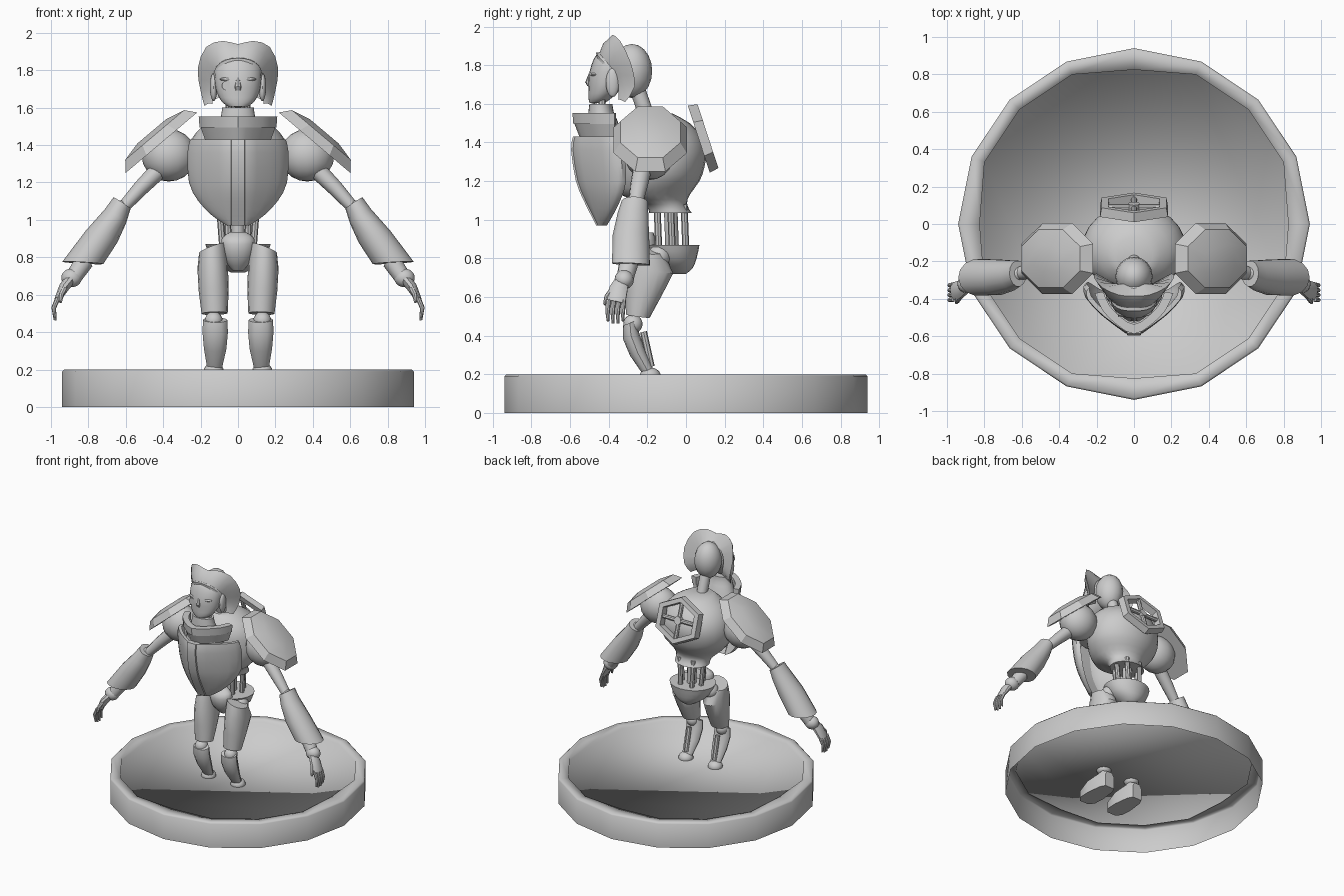
import bpy, bmesh
from math import sin, cos, pi, radians
from mathutils import Vector as V, Matrix

if "Cube" in bpy.data.objects:
    bpy.data.objects.remove(bpy.data.objects["Cube"])

grey = bpy.data.materials.new("plain grey")
grey.use_nodes = True
grey.diffuse_color = (0.6, 0.6, 0.6, 1)
grey.node_tree.nodes["Principled BSDF"].inputs["Base Color"].default_value = (0.6, 0.6, 0.6, 1)


def add(name, bm, mirror=False, recalc=True, crease=38):
    """Link a smooth mesh with sharp creases; mirrored parts get a left (+x) and a right (-x) object."""
    if recalc:
        bmesh.ops.recalc_face_normals(bm, faces=bm.faces)
    for f in bm.faces:
        f.smooth = True
    for e in bm.edges:
        e.smooth = e.calc_face_angle(0) < radians(crease)
    for prefix in (("left_", "right_") if mirror else ("",)):
        if prefix == "right_":
            bm.transform(Matrix.Scale(-1, 4, (1, 0, 0)))
            bmesh.ops.reverse_faces(bm, faces=bm.faces)
        me = bpy.data.meshes.new(prefix + name)
        bm.to_mesh(me)
        me.materials.append(grey)
        ob = bpy.data.objects.new(prefix + name, me)
        bpy.context.scene.collection.objects.link(ob)
    bm.free()


def loft(name, rings, closed=True, loop=False, **kw):
    bm = bmesh.new()
    rows = [[bm.verts.new(p) for p in r] for r in rings]
    n = len(rows[0])
    for a, b in zip(rows, rows[1:] + (rows[:1] if loop else [])):
        for i in range(n if closed else n - 1):
            j = (i + 1) % n
            bm.faces.new((a[i], a[j], b[j], b[i]))
    if closed and not loop:
        bm.faces.new(rows[0])
        bm.faces.new(rows[-1])
    add(name, bm, **kw)


def limb(name, rows, n=12, **kw):
    """Elliptical rings (x, y, z, a, b, tilt) square to the overall axis."""
    d = (V(rows[-1][:3]) - V(rows[0][:3])).normalized()
    ref = V((0, 1, 0)) if abs(d.y) < 0.8 else V((0, 0, 1))
    v = (ref - d * d.dot(ref)).normalized()
    u = d.cross(v)
    rings = []
    for x, y, z, a, b, *t in rows:
        tilt = t[0] if t else 0
        rings.append([V((x, y, z)) + u * a * cos(k) + v * b * sin(k) + d * tilt * cos(k)
                      for k in (2 * pi * i / n for i in range(n))])
    loft(name, rings, **kw)


def lathe(name, rows, n=24, **kw):
    """Level elliptical rings (z, y centre, half width, half depth)."""
    rows = curve([V(r) for r in rows])
    loft(name, [[V((rx * cos(2 * pi * i / n), y + ry * sin(2 * pi * i / n), z)) for i in range(n)]
                for z, y, rx, ry in rows], **kw)


def rod(name, a, b, r, n=8, **kw):
    limb(name, [(*a, r, r), (*b, r, r)], n, **kw)


def ball(name, c, s, **kw):
    bm = bmesh.new()
    bmesh.ops.create_uvsphere(bm, u_segments=16, v_segments=10, radius=1)
    bm.transform(Matrix.Translation(c) @ Matrix.Diagonal((*s, 1)))
    add(name, bm, **kw)


def curve(pts):
    """Insert a rounded midpoint between neighbouring points."""
    out = [pts[0]]
    for i in range(len(pts) - 1):
        a, b, c, d = pts[max(i - 1, 0)], pts[i], pts[i + 1], pts[min(i + 2, len(pts) - 1)]
        out += [(b + c) * .5625 - (a + d) * .0625, c]
    return out


def both_sides(half):
    return [V((-x, y, z)) for x, y, z in reversed(half) if x > 0] + [V(p) for p in half]


# Display base: hollow drum with a flat, slightly sunken floor
bm = bmesh.new()
rows = []
for r, z in ((.94, 0), (.94, .19), (.93, .2), (0, .2), (0, .185)):
    radii = [r or (.865 if i % 4 else .825) for i in range(16)]
    rows.append([bm.verts.new((q * cos(i * pi / 8), q * sin(i * pi / 8), z)) for i, q in enumerate(radii)])
for a, b in zip(rows, rows[1:]):
    for i in range(16):
        bm.faces.new((a[i], a[(i + 1) % 16], b[(i + 1) % 16], b[i]))
bm.faces.new(rows[-1])
add("base_drum", bm, recalc=False)

# Torso shell, neck and waist
lathe("torso", [(1.035, -.08, .135, .11), (1.08, -.105, .14, .11), (1.13, -.16, .19, .18),
                (1.2, -.145, .25, .215), (1.27, -.135, .275, .23), (1.35, -.13, .275, .235),
                (1.43, -.14, .25, .22), (1.5, -.15, .19, .17), (1.55, -.17, .1, .1)])
rod("neck", (0, -.19, 1.5), (0, -.26, 1.7), .04, 12)
rod("waist_column", (0, -.07, .8), (0, -.08, 1.08), .035, 12)
for k, (x, y) in enumerate(((.06, -.14), (.1, -.07), (.06, 0))):
    rod(f"waist_cable_{k + 1}", (x * .8, y, .82), (x, y - .01, 1.08), .018, mirror=True)

# Breastplate with a raised centre strip
plate, strip = [], []
for z, w, yf, ys in curve([V(r) for r in (
        (1.43, .255, -.575, -.36), (1.36, .27, -.585, -.34), (1.2, .262, -.56, -.33),
        (1.1, .212, -.52, -.36), (1.02, .135, -.48, -.4), (.97, .06, -.455, -.43))]):
    s = min(.045, w * .7)
    front = both_sides(curve([V((s, yf, z)), V((s + (w - s) * .55, yf + (ys - yf) * .38, z)),
                              V((w * .96, yf + (ys - yf) * .78, z)), V((w, ys, z))]))
    back = [V((p.x * .93, p.y + .02, z)) for p in reversed(front)]
    plate.append(front + back)
    strip.append([V((x, yf + y, z)) for x, y in ((-s, .03), (s, .03), (s * .8, -.01), (-s * .8, -.01))])
loft("breastplate", plate)
loft("breastplate_strip", strip)


# Pointed collar bands around the throat
def collar(name, low, high, size, taper):
    path = curve(both_sides([(0, -.588, 0), (.09, -.54, 0), (.17, -.46, 0), (.21, -.37, 0)]))
    rings = []
    for p in path:
        p = V((p.x * size, -.37 + (p.y + .37) * size, 0))
        ins = V((p.x * .78, -.33 + (p.y + .33) * .8, 0))
        foot = V((p.x * taper, -.35 + (p.y + .35) * taper, 0))
        rings.append([V((q.x, q.y, z)) for q, z in ((p, high), (ins, high), (ins, low), (foot, low))])
    loft(name, rings)


collar("collar_band", 1.495, 1.553, 1, .98)
collar("collar_under_band", 1.42, 1.495, .95, .87)
lathe("throat", [(1.4, -.42, .15, .1), (1.5, -.43, .11, .08), (1.56, -.44, .09, .065), (1.6, -.44, .085, .06)])
rod("throat_rod", (.05, -.44, 1.55), (.05, -.43, 1.66), .018, mirror=True)

# Head: face, skull and features
lathe("face", [(1.605, -.46, .05, .04), (1.63, -.445, .085, .06), (1.68, -.42, .113, .085),
               (1.735, -.405, .124, .1), (1.8, -.395, .125, .095), (1.86, -.38, .1, .08),
               (1.89, -.37, .04, .03)])
ball("skull", (0, -.28, 1.77), (.1, .105, .14))
limb("nose", [(0, -.49, 1.76, .01, .012), (0, -.502, 1.71, .019, .02), (0, -.498, 1.69, .015, .012)], 8)
ball("upper_lip", (0, -.482, 1.66), (.04, .016, .007))
ball("lower_lip", (0, -.482, 1.645), (.034, .015, .008))
ball("chin", (0, -.475, 1.62), (.035, .025, .02))
ball("brow", (.052, -.47, 1.752), (.045, .025, .012), mirror=True)
ball("eye", (.05, -.478, 1.718), (.022, .012, .012), mirror=True)
ball("cheek", (.068, -.445, 1.69), (.03, .03, .03), mirror=True)
ball("ear", (.13, -.38, 1.71), (.02, .035, .075), mirror=True)
ring = [V((-.06 + .026 * cos(k * pi / 8), -.48, 1.718 + .026 * sin(k * pi / 8))) for k in range(16)]
loft("right_eyepiece", [ring, [p + V((0, -.018, 0)) for p in ring]])

# Swept crest framing the face, closed behind, with a brow band
inner = curve(both_sides([(0, -.45, 1.86), (.065, -.445, 1.85), (.11, -.42, 1.82), (.132, -.375, 1.77),
                          (.138, -.35, 1.69), (.135, -.35, 1.62)]))
outer = curve(both_sides([(0, -.385, 1.94), (.08, -.38, 1.957), (.17, -.34, 1.925), (.215, -.285, 1.81),
                          (.2, -.265, 1.69), (.18, -.315, 1.61)]))
middle = [(a + b) / 2 + V((0, -.012, .008)) for a, b in zip(inner, outer)]
behind = [V((p.x * .5, -.32, 1.74 + (p.z - 1.74) * .6)) for p in outer]
loft("crest", [inner, middle, outer, behind], closed=False)
loft("brow_band", [[p + V((0, y, z)) for y, z in ((-.012, -.035), (-.015, .005), (.03, .01), (.03, -.035))]
                   for p in inner[4:-4]])

# Six-sided vent frame on the back, leaning with the shoulders
c, up, nrm = V((0, .09, 1.425)), V((0, -.31, .95)), V((0, .95, .31))
side = V((1, 0, 0))
hexa = [side * cos(k) + up * .87 * sin(k) for k in ((i + .5) * pi / 3 for i in range(6))]
loft("vent_frame", [[c + h * r + nrm * t for r, t in ((.21, -.025), (.2, .025), (.158, .025), (.152, -.025))]
                    for h in hexa], loop=True)
rod("vent_bar_level", c - side * .15, c + side * .15, .016)
rod("vent_bar_upright", c - up * .14, c + up * .14, .016)
rod("vent_hub", c - nrm * .12, c + nrm * .02, .03, 12)
rod("vent_mount", c - nrm * .2, c - nrm * .06, .1, 16)

# Shoulder domes: eight-sided shells on a sloping rim
pc, pu, pn = V((.41, -.185, 1.412)), V((.764, 0, -.645)), V((.645, 0, .764))
loft("shoulder_dome", [[pc + pu * .272 * s * cos(k) + V((0, .205 * s * sin(k), 0)) + pn * h
                        for k in ((i + .5) * pi / 4 for i in range(8))]
                       for s, h in ((1, 0), (.82, .055), (.4, .08))], mirror=True, crease=20)
ball("shoulder_joint", (.37, -.19, 1.345), (.145, .13, .14), mirror=True)

# Arms
limb("upper_arm", [(.4, -.22, 1.29, .05, .05), (.52, -.245, 1.17, .042, .045), (.62, -.265, 1.06, .032, .035)],
     mirror=True)
ball("elbow", (.625, -.265, 1.06), (.045, .045, .045), mirror=True)
limb("gauntlet", [(.62, -.265, 1.09, .055, .07), (.655, -.275, 1.02, .068, .082),
                  (.73, -.285, .91, .088, .097, .02), (.83, -.285, .77, .095, .1, .055)], 14, mirror=True)
limb("wrist", [(.82, -.295, .78, .05, .05), (.875, -.315, .7, .045, .045)], mirror=True)
ball("wrist_joint", (.89, -.32, .69), (.055, .05, .05), mirror=True)

# Hands
limb("palm", [(.89, -.33, .69, .03, .035), (.93, -.35, .64, .028, .05), (.968, -.362, .57, .016, .05)],
     10, mirror=True)
for k in range(4):
    y = -.402 + k * .026
    tip = .475 - .012 * (k in (1, 2))
    limb(f"finger_{k + 1}", [(.962, y, .585, .014, .014), (.985, y - .004, .53, .013, .012),
                             (.978, y - .002, tip, .007, .007)], 8, mirror=True)
limb("thumb", [(.92, -.37, .65, .018, .018), (.945, -.41, .6, .014, .014), (.95, -.422, .56, .008, .008)],
     8, mirror=True)

# Pelvis bowl and front guard
lathe("pelvis", [(.87, -.085, .175, .155), (.8, -.07, .145, .125), (.75, -.05, .09, .085),
                 (.72, -.04, .04, .04)])
lathe("pelvis_guard", [(.935, -.2, .04, .03), (.91, -.21, .08, .05), (.87, -.215, .09, .065),
                       (.79, -.2, .075, .06), (.73, -.18, .03, .03)], 16)
ball("hip_joint", (.12, -.14, .81), (.06, .06, .06), mirror=True)

# Legs
limb("thigh", [(.135, -.2, .85, .074, .085, .025), (.135, -.19, .74, .082, .125),
               (.13, -.22, .62, .08, .095), (.125, -.25, .5, .07, .062)], 16, mirror=True)
ball("knee", (.13, -.275, .46), (.048, .05, .05), mirror=True)
limb("shin", [(.122, -.29, .465, .065, .04), (.122, -.285, .4, .068, .045),
              (.122, -.25, .31, .06, .042), (.125, -.195, .21, .04, .03)], mirror=True)
rod("calf_rod", (.125, -.22, .42), (.125, -.18, .24), .018, mirror=True)
ball("ankle", (.13, -.185, .19), (.055, .055, .045), mirror=True)

# Feet, sunk beneath the floor with flat soles
rings = []
for y, w, top in ((-.12, .04, .14), (-.16, .06, .16), (-.28, .075, .14), (-.37, .07, .1), (-.41, .04, .07)):
    rings.append([V((.13 + w * x, y, z)) for x, z in
                  ((-1, .015), (1, .015), (1, top - .03), (.6, top), (-.6, top), (-1, top - .03))])
loft("foot", rings, mirror=True)
